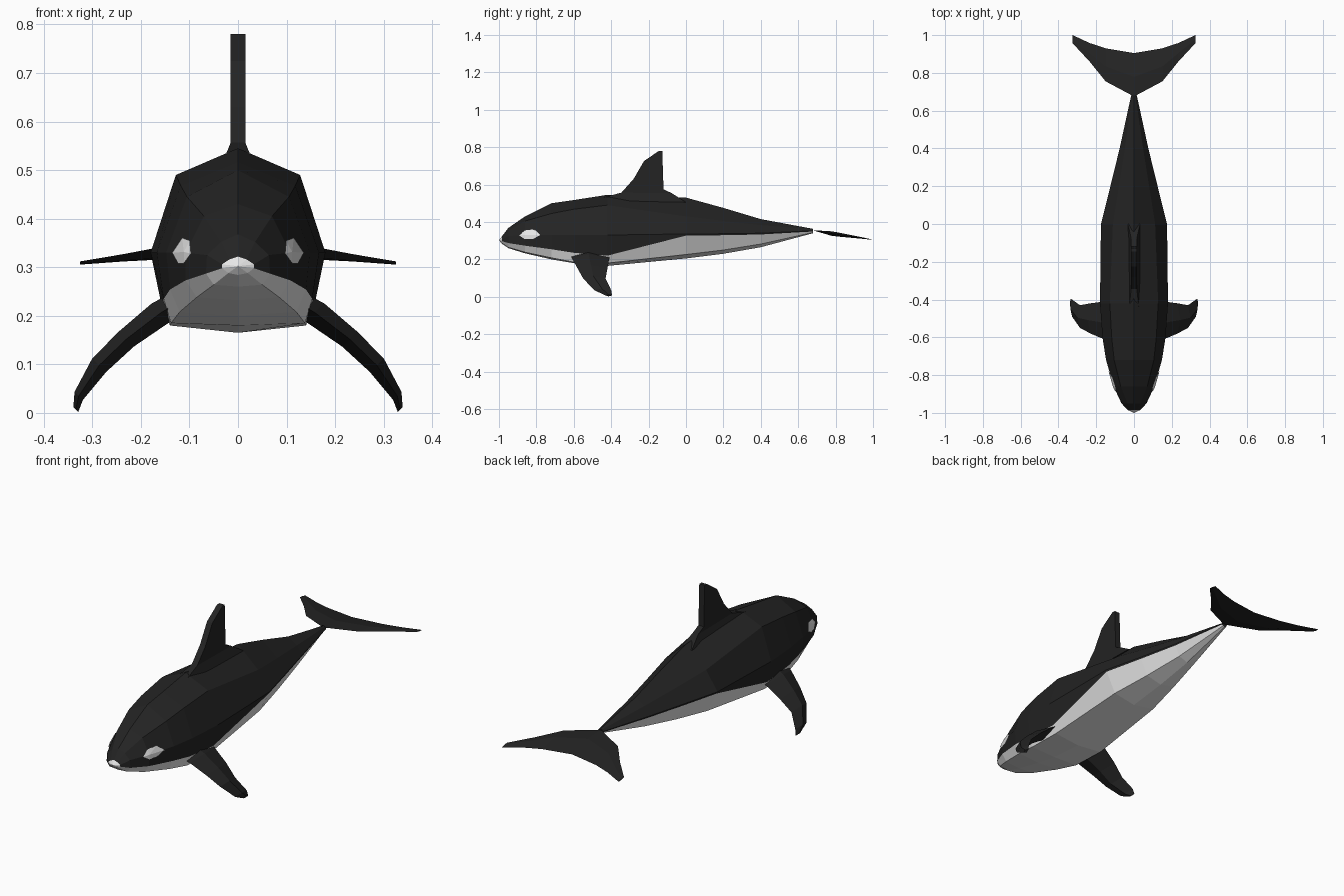
import bpy, bmesh
from mathutils import Vector
from mathutils.bvhtree import BVHTree

if "Cube" in bpy.data.objects:
    bpy.data.objects.remove(bpy.data.objects["Cube"])


def material(name, value):
    m = bpy.data.materials.new(name)
    m.diffuse_color = (value, value, value, 1)
    m.use_nodes = True
    m.node_tree.nodes["Principled BSDF"].inputs["Base Color"].default_value = m.diffuse_color
    return m


black = material("black skin", 0.017)
white = material("white skin", 0.8)


def loft(name, rings, mats, white_segments=(), white_nose=False, mirror=False):
    """Skin a row of closed rings and cap both ends."""
    bm = bmesh.new()
    rows = [[bm.verts.new(p) for p in ring] for ring in rings]
    n = len(rows[0])
    for a, b in zip(rows, rows[1:]):
        for j in range(n):
            k = (j + 1) % n
            f = bm.faces.new((a[j], a[k], b[k], b[j]))
            f.material_index = 1 if j in white_segments else 0
    start = bm.faces.new(rows[0])
    bm.faces.new(rows[-1])
    if white_nose:
        tip = bmesh.ops.poke(bm, faces=[start])
        for f in tip["faces"]:
            f.material_index = 1
        tip["verts"][0].co = (0, -1.0, 0.302)
    bmesh.ops.recalc_face_normals(bm, faces=bm.faces)
    me = bpy.data.meshes.new(name)
    bm.to_mesh(me)
    bm.free()
    for m in mats:
        me.materials.append(m)
    ob = bpy.data.objects.new(name, me)
    bpy.context.collection.objects.link(ob)
    if mirror:
        ob.modifiers.new("mirror", "MIRROR")
    return ob


# Body: y, top z, then (x, z) of shoulder, side, colour border, belly, then bottom z
stations = [
    (-0.985, .322, .018, .316, .033, .306, .033, .298, .020, .288, .284),
    (-0.95, .368, .035, .352, .064, .325, .066, .287, .050, .264, .260),
    (-0.86, .430, .070, .405, .108, .330, .108, .273, .085, .238, .232),
    (-0.72, .500, .105, .445, .148, .330, .140, .254, .120, .208, .200),
    (-0.60, .517, .118, .468, .167, .330, .153, .235, .138, .185, .180),
    (-0.42, .545, .128, .490, .180, .330, .157, .220, .140, .180, .165),
    (0.0, .530, .112, .430, .175, .336, .172, .327, .120, .226, .205),
    (0.2, .475, .080, .405, .125, .337, .123, .329, .085, .250, .230),
    (0.4, .415, .048, .383, .076, .340, .074, .333, .050, .282, .265),
    (0.68, .363, .008, .360, .015, .353, .014, .349, .008, .344, .340),
]
rings = []
for y, top, *side, bottom in stations:
    half = [(side[i], y, side[i + 1]) for i in range(0, 8, 2)]
    rings.append([(0, y, top)] + half + [(0, y, bottom)]
                 + [(-x, yy, z) for x, yy, z in reversed(half)])
body = loft("body", rings, (black, white), (3, 4, 5, 6), True)

# Eye patches: thin fans laid over the head
tree = BVHTree.FromPolygons([v.co.copy() for v in body.data.vertices],
                            [list(p.vertices) for p in body.data.polygons])
outline = [(-.89, .328), (-.86, .353), (-.81, .359), (-.777, .33), (-.82, .308), (-.86, .308)]


def on_skin(y, z):
    hit, normal, _, _ = tree.ray_cast(Vector((1, y, z)), Vector((-1, 0, 0)))
    return hit + normal * 0.004


bm = bmesh.new()
centre = bm.verts.new(on_skin(-.86, .33))
edge = [bm.verts.new(on_skin(y, z)) for y, z in outline]
for i in range(len(edge)):
    bm.faces.new((centre, edge[i], edge[(i + 1) % len(edge)]))
for f in bm.faces:
    f.normal_update()
    if f.normal.x < 0:
        f.normal_flip()
me = bpy.data.meshes.new("eye_patches")
bm.to_mesh(me)
bm.free()
me.materials.append(white)
patches = bpy.data.objects.new("eye_patches", me)
bpy.context.collection.objects.link(patches)
patches.modifiers.new("mirror", "MIRROR")

# Dorsal fin: a flat blade above a flared root
blade = [(-.345, .557), (-.28, .63), (-.225, .725), (-.145, .78), (-.127, .78), (-.12, .575), (-.075, .553)]
loft("dorsal_fin", [[(x, y, z) for y, z in blade] for x in (-.015, .015)], (black,))
loft("dorsal_root", [
    [(-.032, -.5, .515), (.032, -.5, .515), (.032, 0, .505), (-.032, 0, .505)],
    [(-.015, -.345, .557), (.015, -.345, .557), (.015, -.075, .553), (-.015, -.075, .553)],
], (black,))


# Fin sections: leading edge, upper ridge, trailing edge, lower ridge
def section(x, lead, trail, z_lead, z_trail, thick, nx, nz):
    ym, zm = (lead * 0.55 + trail * 0.45), (z_lead + z_trail) / 2
    return [(x, lead, z_lead), (x + nx * thick, ym, zm + nz * thick),
            (x, trail, z_trail), (x - nx * thick, ym, zm - nz * thick)]


# Flippers: x, z, leading y, trailing y, half thickness
flipper = [(.12, .228, -.62, -.41, .026), (.158, .207, -.61, -.41, .027),
           (.230, .152, -.58, -.42, .022), (.286, .098, -.55, -.43, .020),
           (.328, .035, -.49, -.40, .012), (.334, .007, -.43, -.395, .007)]
loft("flippers", [section(x, a, b, z, z, t, .72, .69) for x, z, a, b, t in flipper],
     (black,), mirror=True)


# Tail flukes: x, leading y, trailing y, half thickness
def fluke_z(y):
    return .355 - .155 * (y - .68)


fluke = [(0, .675, .905, .012), (.15, .755, .93, .010),
         (.235, .86, .958, .006), (.325, .957, 1.0, .002)]
loft("tail_flukes", [section(x, a, b, fluke_z(a), fluke_z(b), t, 0, 1) for x, a, b, t in fluke],
     (black,), mirror=True)
